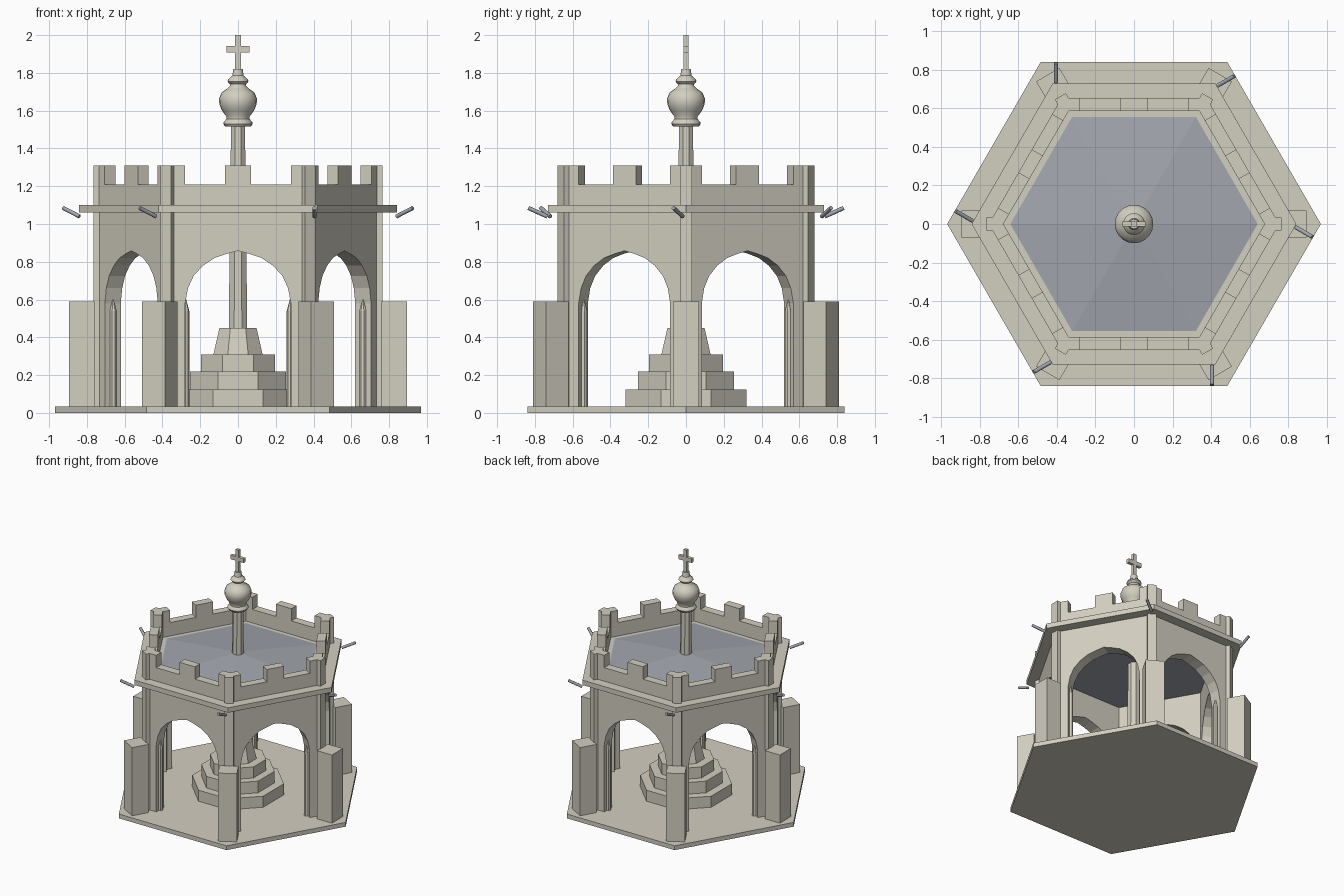
import bpy, bmesh, math
from mathutils import Matrix, Vector

cube = bpy.data.objects.get("Cube")
if cube:
    bpy.data.objects.remove(cube, do_unlink=True)


def material(name, rgb):
    m = bpy.data.materials.new(name)
    m.use_nodes = True
    m.diffuse_color = (*rgb, 1)
    m.node_tree.nodes["Principled BSDF"].inputs["Base Color"].default_value = (*rgb, 1)
    return m


STONE = material("pale stone", (0.65, 0.62, 0.53))
LEAD = material("lead grey", (0.36, 0.38, 0.42))
TAN30 = math.tan(math.pi / 6)
FLOOR, CORNICE_TOP = 0.035, 1.10


def finish(name, bm, mat, smooth=None):
    bmesh.ops.recalc_face_normals(bm, faces=bm.faces[:])
    mesh = bpy.data.meshes.new(name)
    bm.to_mesh(mesh)
    bm.free()
    ob = bpy.data.objects.new(name, mesh)
    bpy.context.collection.objects.link(ob)
    mesh.materials.append(mat)
    if smooth:
        bpy.ops.object.select_all(action="DESELECT")
        ob.select_set(True)
        bpy.context.view_layer.objects.active = ob
        bpy.ops.object.shade_smooth_by_angle(angle=math.radians(smooth))
    return ob


def sixfold(bm):
    """Repeat the geometry around the hexagon."""
    source = bm.verts[:] + bm.edges[:] + bm.faces[:]
    for k in range(1, 6):
        copy = bmesh.ops.duplicate(bm, geom=source)["geom"]
        verts = [v for v in copy if isinstance(v, bmesh.types.BMVert)]
        bmesh.ops.rotate(bm, verts=verts, matrix=Matrix.Rotation(k * math.pi / 3, 3, "Z"))


def hex_panels(name, outline, outer, inner):
    """Extrude an (x, z) outline between two apothems, mitred at the corners."""
    bm = bmesh.new()
    rings = []
    for a in (outer, inner):
        h = a * TAN30
        rings.append([bm.verts.new((max(-h, min(h, x)), -a, z)) for x, z in outline])
    bm.faces.new(rings[0])
    bm.faces.new(rings[1][::-1])
    n = len(outline)
    for i in range(n):
        j = (i + 1) % n
        bm.faces.new((rings[0][i], rings[0][j], rings[1][j], rings[1][i]))
    sixfold(bm)
    return finish(name, bm, STONE)


def add_box(bm, low, high):
    low, high = Vector(low), Vector(high)
    scale = Matrix.Diagonal((*(high - low), 1))
    bmesh.ops.create_cube(bm, size=1, matrix=Matrix.Translation((low + high) / 2) @ scale)


def boxes(name, spans, repeat=False):
    bm = bmesh.new()
    for low, high in spans:
        add_box(bm, low, high)
    if repeat:
        sixfold(bm)
    return finish(name, bm, STONE)


def turned(name, profile, sides, smooth=None, mat=STONE, turn=0.0):
    """Lathe a closed (radius, z) profile around the z axis."""
    bm = bmesh.new()
    rings = []
    for r, z in profile:
        angles = [turn + 2 * math.pi * i / sides for i in range(sides)]
        rings.append([bm.verts.new((r * math.cos(a), r * math.sin(a), z)) for a in angles])
    for low, high in zip(rings, rings[1:]):
        for i in range(sides):
            j = (i + 1) % sides
            bm.faces.new((low[i], low[j], high[j], high[i]))
    bm.faces.new(rings[0][::-1])
    bm.faces.new(rings[-1])
    return finish(name, bm, mat, smooth)


# Hexagonal ground slab
turned("base_slab", [(0.97, 0), (0.97, FLOOR)], 6)

# Arcade walls with pointed arches
half_arch = [(0.28, FLOOR), (0.28, 0.58), (0.265, 0.66), (0.235, 0.725), (0.185, 0.78),
             (0.125, 0.82), (0.06, 0.842)]
arch = [(-x, z) for x, z in half_arch] + [(0, 0.858)] + half_arch[::-1]
wall = [(-1, FLOOR)] + arch + [(1, FLOOR), (1, CORNICE_TOP), (-1, CORNICE_TOP)]
hex_panels("arcade_walls", wall, 0.652, 0.555)

# Slender shafts inside the arch jambs
bm = bmesh.new()
for side in (-1, 1):
    for radius_top, low, high in ((0.02, FLOOR, 0.54), (0.004, 0.54, 0.60)):
        bmesh.ops.create_cone(bm, cap_ends=True, segments=8, radius1=0.02, radius2=radius_top,
                              depth=high - low,
                              matrix=Matrix.Translation((side * 0.278, -0.603, (low + high) / 2)))
sixfold(bm)
finish("jamb_shafts", bm, STONE)

# Cornice and battlements
hex_panels("cornice", [(-1, 1.06), (1, 1.06), (1, CORNICE_TOP), (-1, CORNICE_TOP)], 0.73, 0.60)
half_top = [(1, 1.31), (0.28, 1.31), (0.28, 1.21), (0.07, 1.21), (0.07, 1.31)]
battlement = ([(-1, CORNICE_TOP), (1, CORNICE_TOP)] + half_top
              + [(-x, z) for x, z in half_top[::-1]])
hex_panels("battlements", battlement, 0.653, 0.587)

# Corner pilasters and buttresses
boxes("corner_pilasters", [((0.69, -0.033, FLOOR), (0.765, 0.033, 1.31))], True)
boxes("buttresses", [((0.76, -0.07, FLOOR), (0.895, 0.07, 0.59))], True)

# Shallow roof shell
turned("roof", [(0.642, 1.06), (0.642, 1.10), (0.03, 1.16), (0.03, 1.12)], 6, None, LEAD)

# Rain spouts at the cornice corners
bm = bmesh.new()
start, end = Vector((0.405, -0.735, 1.04)), Vector((0.405, -0.835, 1.085))
aim = (end - start).to_track_quat("Z", "Y").to_matrix().to_4x4()
bmesh.ops.create_cone(bm, cap_ends=True, segments=10, radius1=0.011, radius2=0.011,
                      depth=(end - start).length,
                      matrix=Matrix.Translation((start + end) / 2) @ aim)
sixfold(bm)
finish("rain_spouts", bm, LEAD, 40)

# Octagonal steps, pedestal and shaft
EIGHTH = math.pi / 8
to_corner = 1 / math.cos(EIGHTH)
tiers = [(0.32, FLOOR, 0.125), (0.255, 0.125, 0.22), (0.195, 0.22, 0.31)]
for i, (a, low, high) in enumerate(tiers):
    r = a * to_corner
    turned(f"step_{i + 1}", [(r, low), (r, high)], 8, turn=EIGHTH)
turned("pedestal", [(0.13 * to_corner, 0.31), (0.098 * to_corner, 0.45)], 8, turn=EIGHTH)
turned("shaft", [(0.053, 0.45), (0.04, 1.52)], 8, turn=EIGHTH)

# Turned finial
turned("finial", [(0.068, 1.515), (0.078, 1.53), (0.076, 1.54), (0.062, 1.555), (0.062, 1.57),
                  (0.085, 1.60), (0.099, 1.635), (0.1, 1.665), (0.088, 1.695), (0.06, 1.715),
                  (0.044, 1.73), (0.042, 1.74), (0.056, 1.755), (0.05, 1.768), (0.03, 1.785),
                  (0.025, 1.82)], 20, 40)

# Cross on top
boxes("cross", [((-0.015, -0.012, 1.80), (0.015, 0.012, 2.0)),
                ((-0.06, -0.012, 1.908), (0.06, 0.012, 1.942))])
